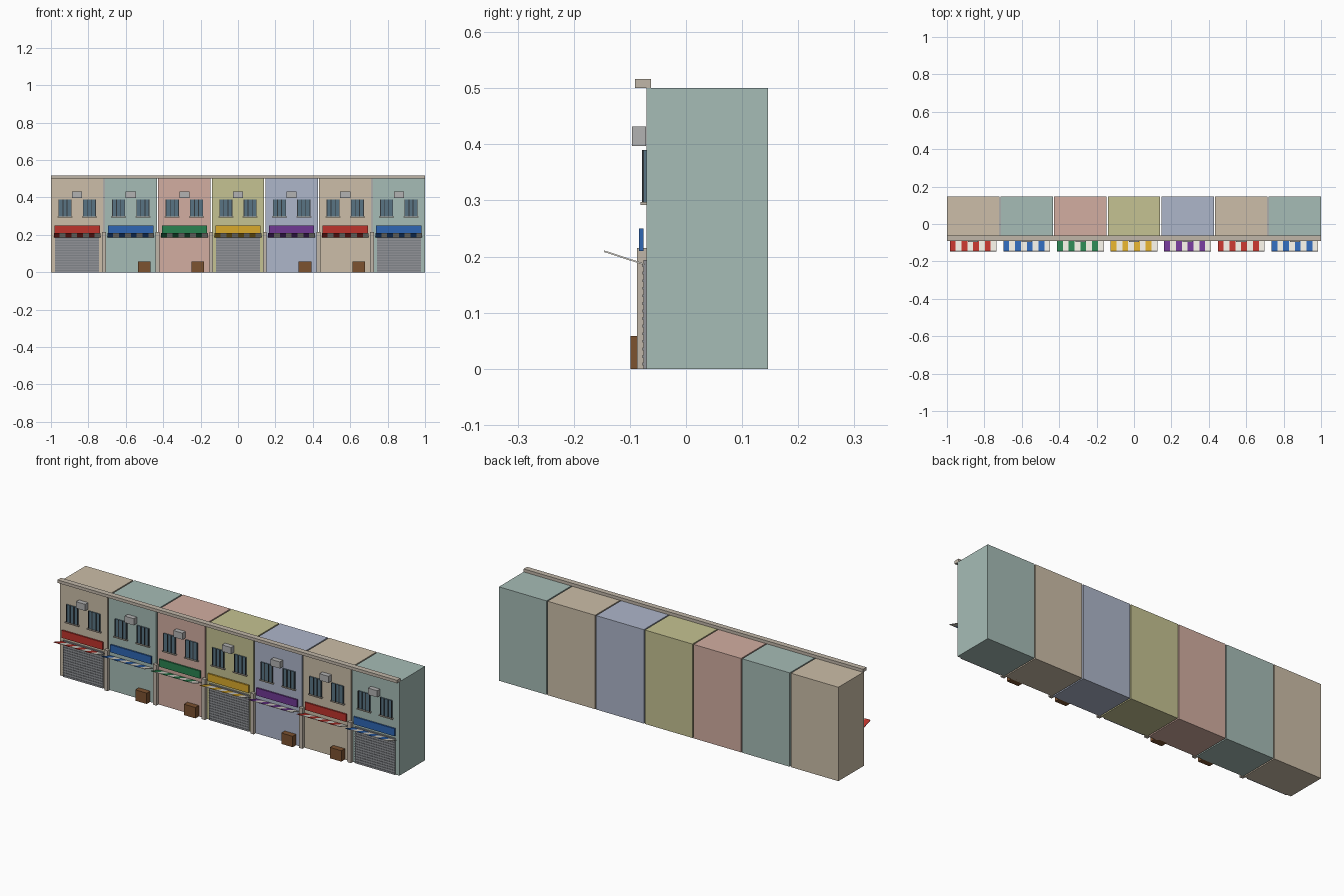
import bpy, bmesh, math
from mathutils import Matrix, Vector

if "Cube" in bpy.data.objects:
    bpy.data.objects.remove(bpy.data.objects["Cube"])

UNITS = 7
WIDTH = 0.28
PITCH = (2.0 - WIDTH) / (UNITS - 1)
FRONT = -0.07


def material(name, rgb):
    # display colour given as 0-255, stored linear
    m = bpy.data.materials.new(name)
    m.diffuse_color = [((c / 255 + 0.055) / 1.055) ** 2.4 for c in rgb] + [1]
    m.use_nodes = True
    m.node_tree.nodes["Principled BSDF"].inputs["Base Color"].default_value = m.diffuse_color
    return m


def boxes(name, spans, mat=None):
    """One object from boxes given as (x0, x1, y0, y1, z0, z1)."""
    bm = bmesh.new()
    for x0, x1, y0, y1, z0, z1 in spans:
        mtx = Matrix.Translation(((x0 + x1) / 2, (y0 + y1) / 2, (z0 + z1) / 2))
        mtx = mtx @ Matrix.Diagonal((x1 - x0, y1 - y0, z1 - z0, 1))
        bmesh.ops.create_cube(bm, size=1, matrix=mtx)
    mesh = bpy.data.meshes.new(name)
    bm.to_mesh(mesh)
    bm.free()
    ob = bpy.data.objects.new(name, mesh)
    bpy.context.collection.objects.link(ob)
    if mat:
        mesh.materials.append(mat)
    return ob


walls = {
    "tan": material("wall_tan", (204, 190, 168)),
    "teal": material("wall_teal", (166, 188, 182)),
    "pink": material("wall_pink", (210, 174, 161)),
    "olive": material("wall_olive", (197, 194, 146)),
    "lilac": material("wall_lilac", (174, 182, 202)),
}
cloth = {
    "red": material("red", (190, 52, 44)),
    "blue": material("blue", (46, 102, 180)),
    "green": material("green", (42, 130, 80)),
    "yellow": material("yellow", (218, 170, 44)),
    "purple": material("purple", (112, 56, 148)),
}
white = material("awning_white", (236, 232, 222))
stone = material("stone", (192, 182, 168))
glass = material("glass", (88, 116, 132))
iron = material("iron", (52, 56, 60))
steel = material("shutter_steel", (146, 148, 152))
slat_steel = material("slat_steel", (128, 131, 136))
unit_grey = material("air_unit", (178, 178, 178))
wood = material("wood", (124, 82, 48))

layout = [("tan", "red"), ("teal", "blue"), ("pink", "green"), ("olive", "yellow"),
          ("lilac", "purple"), ("tan", "red"), ("teal", "blue")]

for i, (wall, colour) in enumerate(layout):
    c = -1 + WIDTH / 2 + i * PITCH

    # building block
    boxes(f"shop_body_{i}", [(c - WIDTH / 2, c + WIDTH / 2, FRONT, 0.146, 0, 0.5)], walls[wall])

    # sign board
    boxes(f"sign_board_{i}", [(c - 0.121, c + 0.121, -0.084, -0.076, 0.21, 0.25)], cloth[colour])

    # striped awning, tilted up toward the street
    n, total = 8, 0.25
    w = total / n
    inner, outer = Vector((0, -0.074, 0.186)), Vector((0, -0.146, 0.2095))
    mid, run = (inner + outer) / 2, outer - inner
    for label, start, mat in (("coloured", 0, cloth[colour]), ("white", 1, white)):
        spans = [(-total / 2 + k * w, -total / 2 + (k + 1) * w,
                  -run.length / 2, run.length / 2, -0.0014, 0.0014)
                 for k in range(start, n, 2)]
        ob = boxes(f"awning_{label}_stripes_{i}", spans, mat)
        ob.location = (c, mid.y, mid.z)
        ob.rotation_euler.x = -math.atan2(run.z, -run.y)

    # windows with sills and bars
    panes, sills, bars = [], [], []
    for s in (-1, 1):
        x = c + s * 0.065
        panes.append((x - 0.035, x + 0.035, -0.075, -0.068, 0.297, 0.39))
        sills.append((x - 0.04, x + 0.04, -0.081, -0.07, 0.292, 0.297))
        for k in range(4):
            bx = x - 0.033 + k * 0.022
            bars.append((bx - 0.002, bx + 0.002, -0.078, -0.074, 0.297, 0.39))
    boxes(f"window_panes_{i}", panes, glass)
    boxes(f"window_sills_{i}", sills, stone)
    boxes(f"window_bars_{i}", bars, iron)

    # air conditioning unit
    boxes(f"air_unit_{i}", [(c - 0.027, c + 0.027, -0.096, -0.071, 0.397, 0.432)], unit_grey)

    if i % 3 == 0:
        # roller shutter with slats
        boxes(f"shutter_{i}", [(c - 0.118, c + 0.118, -0.0755, -0.069, 0, 0.194)], steel)
        boxes(f"shutter_slats_{i}",
              [(c - 0.118, c + 0.118, -0.0775, -0.075, z, z + 0.005)
               for z in (0.006 + k * 0.0135 for k in range(14))], slat_steel)
    else:
        # wooden crate
        boxes(f"crate_{i}", [(c + 0.038, c + 0.105, -0.099, -0.06, 0, 0.058)], wood)

    # pillar at the joint with the next shop
    if i < UNITS - 1:
        x = c + PITCH / 2
        boxes(f"pillar_{i}", [(x - 0.01, x + 0.01, -0.087, -0.068, 0, 0.215)], stone)

# roof cornice
boxes("cornice", [(-1, 1, -0.091, -0.062, 0.5, 0.516)], stone)
